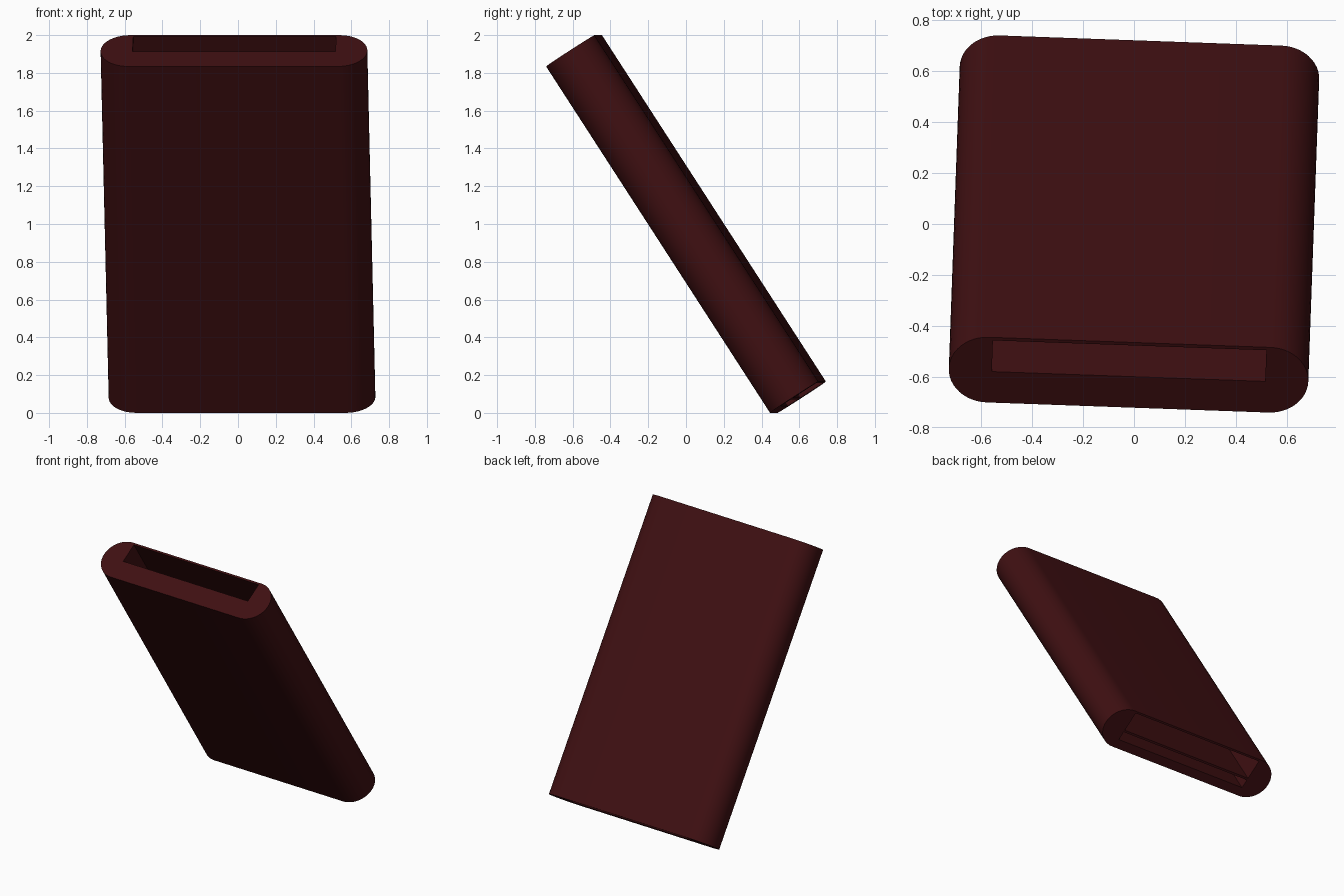
import bpy, bmesh, math

if "Cube" in bpy.data.objects:
    bpy.data.objects.remove(bpy.data.objects["Cube"])

WIDTH, THICK, LENGTH = 1.413, 0.305, 2.184
R = THICK / 2
SLOT_W = 1.075
BACK = THICK / 2          # local y of the back face
END = LENGTH / 2


def make_object(name, bm):
    mesh = bpy.data.meshes.new(name)
    bmesh.ops.recalc_face_normals(bm, faces=bm.faces)
    bm.to_mesh(mesh)
    bm.free()
    obj = bpy.data.objects.new(name, mesh)
    bpy.context.collection.objects.link(obj)
    return obj


def box(name, lo, hi):
    bm = bmesh.new()
    bmesh.ops.create_cube(bm, size=1)
    for v in bm.verts:
        v.co = [l + (c + 0.5) * (h - l) for c, l, h in zip(v.co, lo, hi)]
    return make_object(name, bm)


# Sleeve body: stadium profile extruded along its length
bm = bmesh.new()
steps = 24
profile = []
for side, start in ((1, -90), (-1, 90)):
    for i in range(steps + 1):
        a = math.radians(start + 180 * i / steps)
        profile.append((side * (WIDTH / 2 - R) + R * math.cos(a), R * math.sin(a), -END))
face = bm.faces.new([bm.verts.new(p) for p in profile])
ext = bmesh.ops.extrude_face_region(bm, geom=[face])
for v in ext["geom"]:
    if isinstance(v, bmesh.types.BMVert):
        v.co.z += LENGTH
body = make_object("sleeve_body", bm)

# Long slot right through, and a second pocket opening at the bottom only
cutters = [
    box("through_slot_cutter", (-SLOT_W / 2, BACK - 0.16, -END - 0.1),
        (SLOT_W / 2, BACK - 0.014, END + 0.1)),
    box("lower_pocket_cutter", (-SLOT_W / 2, BACK - 0.24, -END - 0.1),
        (SLOT_W / 2, BACK - 0.175, END - 0.1)),
]
bpy.context.view_layer.objects.active = body
body.select_set(True)
for c in cutters:
    c.hide_render = True
    mod = body.modifiers.new(c.name, "BOOLEAN")
    mod.operation = "DIFFERENCE"
    mod.solver = "EXACT"
    mod.object = c
    bpy.ops.object.modifier_apply(modifier=mod.name)
    bpy.data.objects.remove(c, do_unlink=True)

# Smooth round sides, dark red finish
bpy.ops.object.shade_smooth_by_angle(angle=math.radians(30))
mat = bpy.data.materials.new("dark_red")
mat.diffuse_color = (0.05, 0.005, 0.006, 1)
mat.use_nodes = True
mat.node_tree.nodes["Principled BSDF"].inputs["Base Color"].default_value = mat.diffuse_color
body.data.materials.append(mat)

# Lean towards the front with a slight turn
body.rotation_euler = (math.radians(32.9), 0, math.radians(-2.06))
body.location = (0, 0, 1)
